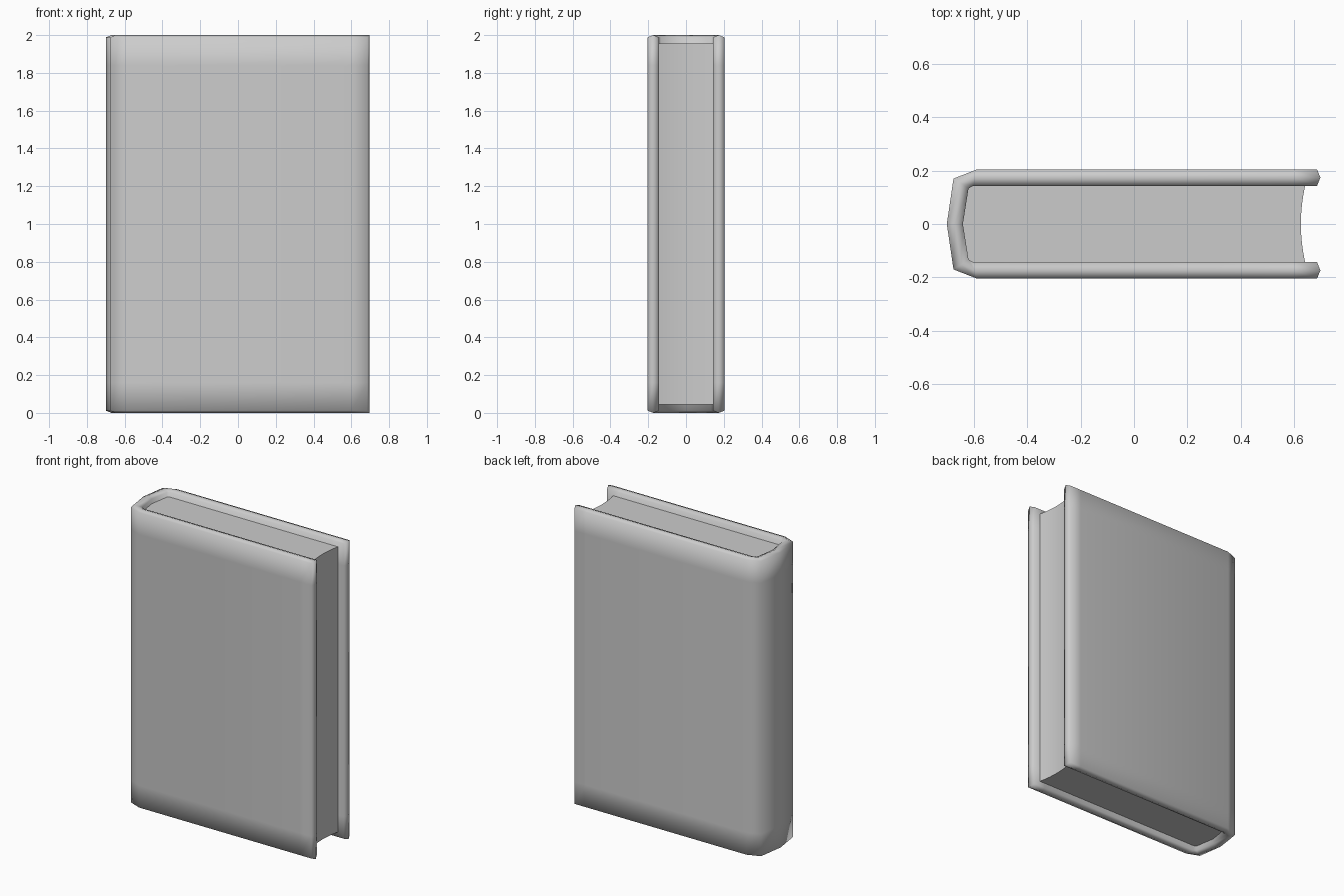
import bpy

if "Cube" in bpy.data.objects:
    bpy.data.objects.remove(bpy.data.objects["Cube"])

H = 2.0


def make_object(name, verts, faces, angle=None):
    mesh = bpy.data.meshes.new(name)
    mesh.from_pydata(verts, [], faces)
    mesh.update()
    obj = bpy.data.objects.new(name, mesh)
    bpy.context.collection.objects.link(obj)
    bpy.context.view_layer.objects.active = obj
    obj.select_set(True)
    bpy.ops.object.mode_set(mode='EDIT')
    bpy.ops.mesh.select_all(action='SELECT')
    bpy.ops.mesh.normals_make_consistent(inside=False)
    bpy.ops.object.mode_set(mode='OBJECT')
    if angle is None:
        bpy.ops.object.shade_smooth()
    else:
        bpy.ops.object.shade_smooth_by_angle(angle=angle)
    obj.select_set(False)
    return obj


def mirrored(half):
    """Complete a half profile (last point on y = 0) across the y axis."""
    return half + [(x, -y) for x, y in reversed(half[:-1])]


# Cover: outer skin, inner skin and a raised rim line between them
outer = mirrored([(0.685, 0.203), (0.6, 0.203), (-0.59, 0.203), (-0.675, 0.17), (-0.70, 0)])
middle = mirrored([(0.697, 0.174), (0.6, 0.174), (-0.595, 0.174), (-0.647, 0.152), (-0.67, 0)])
inner = mirrored([(0.685, 0.143), (0.6, 0.143), (-0.60, 0.143), (-0.619, 0.133), (-0.64, 0)])

n = len(outer)
verts, faces = [], []


def add_layer(profile, inset):
    start = len(verts)
    rows = [inset, 0.16, H - 0.16, H - inset]
    verts.extend((x, y, z) for z in rows for x, y in profile)
    return start


def rim(start):
    """Vertex loop around the edge of one layer."""
    return ([start + i for i in range(n)] + [start + n + n - 1, start + 2 * n + n - 1]
            + [start + 3 * n + i for i in reversed(range(n))] + [start + 2 * n, start + n])


layers = [add_layer(outer, 0.012), add_layer(middle, 0.0), add_layer(inner, 0.012)]
for s in (layers[0], layers[2]):
    for r in range(3):
        for i in range(n - 1):
            a = s + r * n + i
            faces.append((a, a + 1, a + n + 1, a + n))
for a, b in zip(layers, layers[1:]):
    ra, rb = rim(a), rim(b)
    for i in range(len(ra)):
        j = (i + 1) % len(ra)
        faces.append((ra[i], ra[j], rb[j], rb[i]))
make_object("cover", verts, faces)

# Page block: rounded spine side, concave fore edge
fore = [(0.624 + 0.016 * (k / 4) ** 2, 0.143 * k / 4) for k in range(-4, 5)]
spine = mirrored([(-0.60, 0.143), (-0.619, 0.133), (-0.64, 0)])
profile = fore + spine
m = len(profile)
pv = [(x, y, z) for z in (0.045, H - 0.045) for x, y in profile]
pf = [tuple(reversed(range(m))), tuple(range(m, 2 * m))]
pf += [(i, (i + 1) % m, m + (i + 1) % m, m + i) for i in range(m)]
make_object("pages", pv, pf, angle=0.6)
